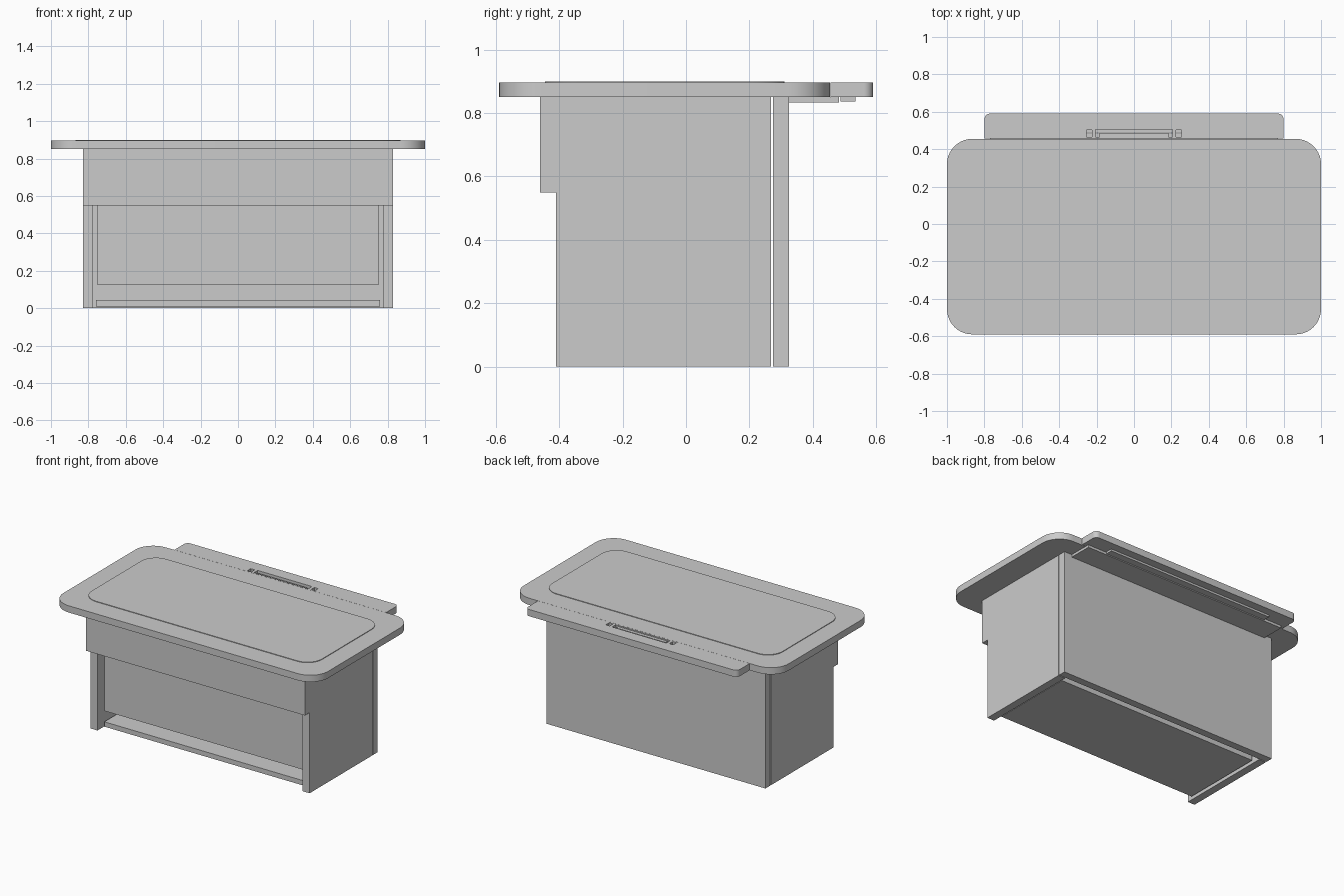
import bpy, bmesh, math

if "Cube" in bpy.data.objects:
    bpy.data.objects.remove(bpy.data.objects["Cube"])

grey = bpy.data.materials.new("light grey")
grey.diffuse_color = (0.6, 0.6, 0.6, 1)
grey.use_nodes = True
grey.node_tree.nodes["Principled BSDF"].inputs["Base Color"].default_value = grey.diffuse_color


def finish(name, bm):
    bmesh.ops.recalc_face_normals(bm, faces=bm.faces)
    me = bpy.data.meshes.new(name)
    bm.to_mesh(me)
    bm.free()
    ob = bpy.data.objects.new(name, me)
    bpy.context.collection.objects.link(ob)
    me.materials.append(grey)
    return ob


def box(name, x0, x1, y0, y1, z0, z1):
    bm = bmesh.new()
    bmesh.ops.create_cube(bm, size=1)
    for v in bm.verts:
        v.co = ((x0 + x1) / 2 + v.co.x * (x1 - x0),
                (y0 + y1) / 2 + v.co.y * (y1 - y0),
                (z0 + z1) / 2 + v.co.z * (z1 - z0))
    return finish(name, bm)


def slab(name, x0, x1, y0, y1, z0, z1, r_front, r_back, steps=10):
    """Flat board with rounded corners; radii for front and back corners."""
    pts = []
    for sx, sy, start in ((1, 1, 0), (-1, 1, 90), (-1, -1, 180), (1, -1, 270)):
        r = r_back if sy > 0 else r_front
        cx = x1 - r if sx > 0 else x0 + r
        cy = y1 - r if sy > 0 else y0 + r
        if r == 0:
            pts.append((cx, cy))
            continue
        for i in range(steps + 1):
            a = math.radians(start + 90 * i / steps)
            pts.append((cx + r * math.cos(a), cy + r * math.sin(a)))
    bm = bmesh.new()
    face = bm.faces.new([bm.verts.new((x, y, z0)) for x, y in pts])
    ext = bmesh.ops.extrude_face_region(bm, geom=[face])
    for v in ext["geom"]:
        if isinstance(v, bmesh.types.BMVert):
            v.co.z = z1
    ob = finish(name, bm)
    bpy.context.view_layer.objects.active = ob
    ob.select_set(True)
    bpy.ops.object.shade_smooth_by_angle(angle=math.radians(30))
    ob.select_set(False)
    return ob


# Worktop and the thin mat on it
slab("worktop", -1, 1, -0.59, 0.455, 0.85, 0.896, 0.135, 0.135)
slab("desk_mat", -0.87, 0.87, -0.445, 0.31, 0.894, 0.90, 0.11, 0.11)

# Rear cable flap, with one long slot and two small slots
flap = slab("rear_flap", -0.8, 0.8, 0.456, 0.59, 0.85, 0.896, 0, 0.03)
for i, (x0, x1, y0, y1) in enumerate(((-0.205, 0.205, 0.465, 0.505),
                                      (-0.255, -0.225, 0.465, 0.502),
                                      (0.225, 0.255, 0.465, 0.502))):
    cut = box("slot_cutter_%d" % i, x0, x1, y0, y1, 0.8, 0.95)
    cut.hide_render = True
    cut.hide_viewport = True
    mod = flap.modifiers.new("slot", 'BOOLEAN')
    mod.object = cut
    mod.solver = 'EXACT'
box("slot_lid", -0.185, 0.185, 0.465, 0.487, 0.85, 0.888)

# Cable tray and bar under the flap
box("cable_tray", -0.77, 0.77, 0.325, 0.483, 0.833, 0.85)
box("cable_bar", -0.63, 0.63, 0.488, 0.535, 0.836, 0.85)

# Cabinet sides, back and front upper panel
for s, side in ((-1, "left"), (1, "right")):
    box(side + "_side", min(s * 0.775, s * 0.828), max(s * 0.775, s * 0.828),
        -0.41, 0.268, 0, 0.85)
box("back_panel", -0.828, 0.828, 0.274, 0.325, 0, 0.85)
box("front_upper_panel", -0.828, 0.828, -0.46, -0.41, 0.55, 0.85)

# Recessed front panel and low shelf
box("recessed_panel", -0.75, 0.75, -0.37, -0.34, 0.125, 0.85)
box("bottom_shelf", -0.76, 0.76, -0.357, 0.22, 0.01, 0.043)
